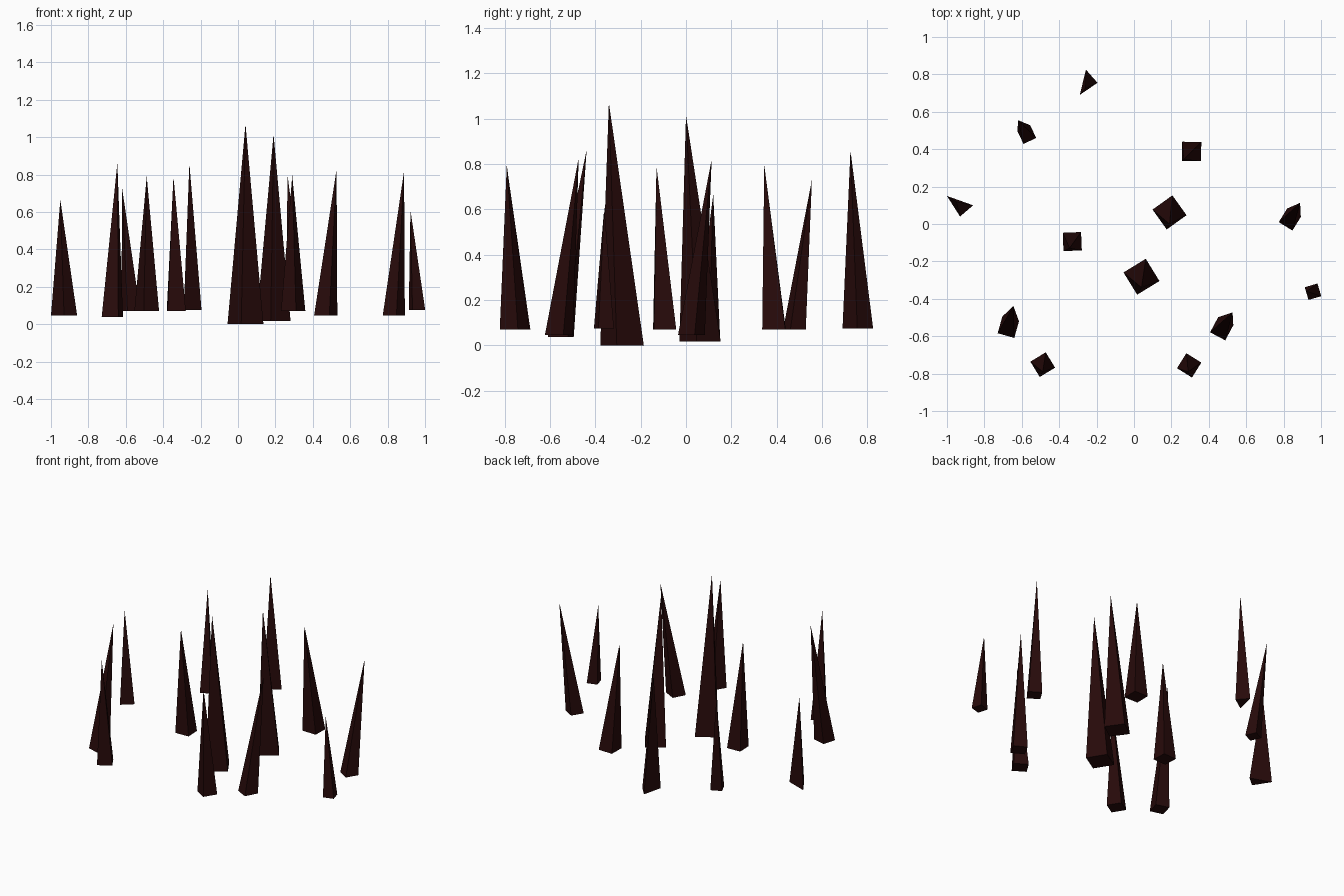
import bpy, bmesh

dark = bpy.data.materials.new("dark_red")
dark.diffuse_color = (0.02, 0.003, 0.003, 1)


def spike(name, corners, base_z, apex):
    """Sharp flat-sided pyramid from a base outline to a leaning tip."""
    bm = bmesh.new()
    ring = [bm.verts.new((x, y, base_z)) for x, y in corners]
    tip = bm.verts.new(apex)
    bm.faces.new(ring)
    for a, b in zip(ring, ring[1:] + ring[:1]):
        bm.faces.new((a, b, tip))
    bmesh.ops.recalc_face_normals(bm, faces=bm.faces[:])
    mesh = bpy.data.meshes.new(name)
    bm.to_mesh(mesh)
    bm.free()
    mesh.materials.append(dark)
    obj = bpy.data.objects.new(name, mesh)
    bpy.context.collection.objects.link(obj)


# Square spikes: centre, offset to one corner, base height, tip
square_spikes = [
    ((0.04, -0.282), (0.096, -0.023), 0.0, (0.04, -0.34, 1.07)),
    ((0.19, 0.062), (0.091, -0.015), 0.017, (0.19, 0.0, 1.015)),
    ((0.308, 0.388), (0.052, 0.05), 0.07, (0.265, 0.345, 0.795)),
    ((-0.33, -0.094), (0.047, 0.051), 0.07, (-0.345, -0.13, 0.79)),
    ((0.957, -0.362), (0.044, -0.024), 0.075, (0.922, -0.36, 0.61)),
    ((0.295, -0.756), (0.065, 0.015), 0.07, (0.29, -0.79, 0.795)),
    ((-0.488, -0.752), (0.066, -0.016), 0.07, (-0.488, -0.79, 0.79)),
    ((-0.672, -0.552), (0.057, 0.032), 0.037, (-0.645, -0.438, 0.863)),
    ((0.469, -0.56), (0.062, 0.019), 0.046, (0.527, -0.473, 0.828)),
    ((0.833, 0.024), (0.059, 0.014), 0.047, (0.888, 0.113, 0.82)),
    ((-0.573, 0.478), (0.05, -0.018), 0.07, (-0.62, 0.555, 0.73)),
]
for i, ((cx, cy), (dx, dy), z, apex) in enumerate(square_spikes):
    offsets = [(dx, dy), (-dy, dx), (-dx, -dy), (dy, -dx)]
    spike(f"square_spike_{i + 1}", [(cx + a, cy + b) for a, b in offsets], z, apex)

# Three-sided spikes at the back and left
spike("back_triangle_spike", [(-0.257, 0.825), (-0.29, 0.69), (-0.195, 0.755)],
      0.075, (-0.26, 0.725, 0.86))
spike("left_triangle_spike", [(-1.0, 0.15), (-0.93, 0.04), (-0.86, 0.1)],
      0.045, (-0.95, 0.12, 0.665))
